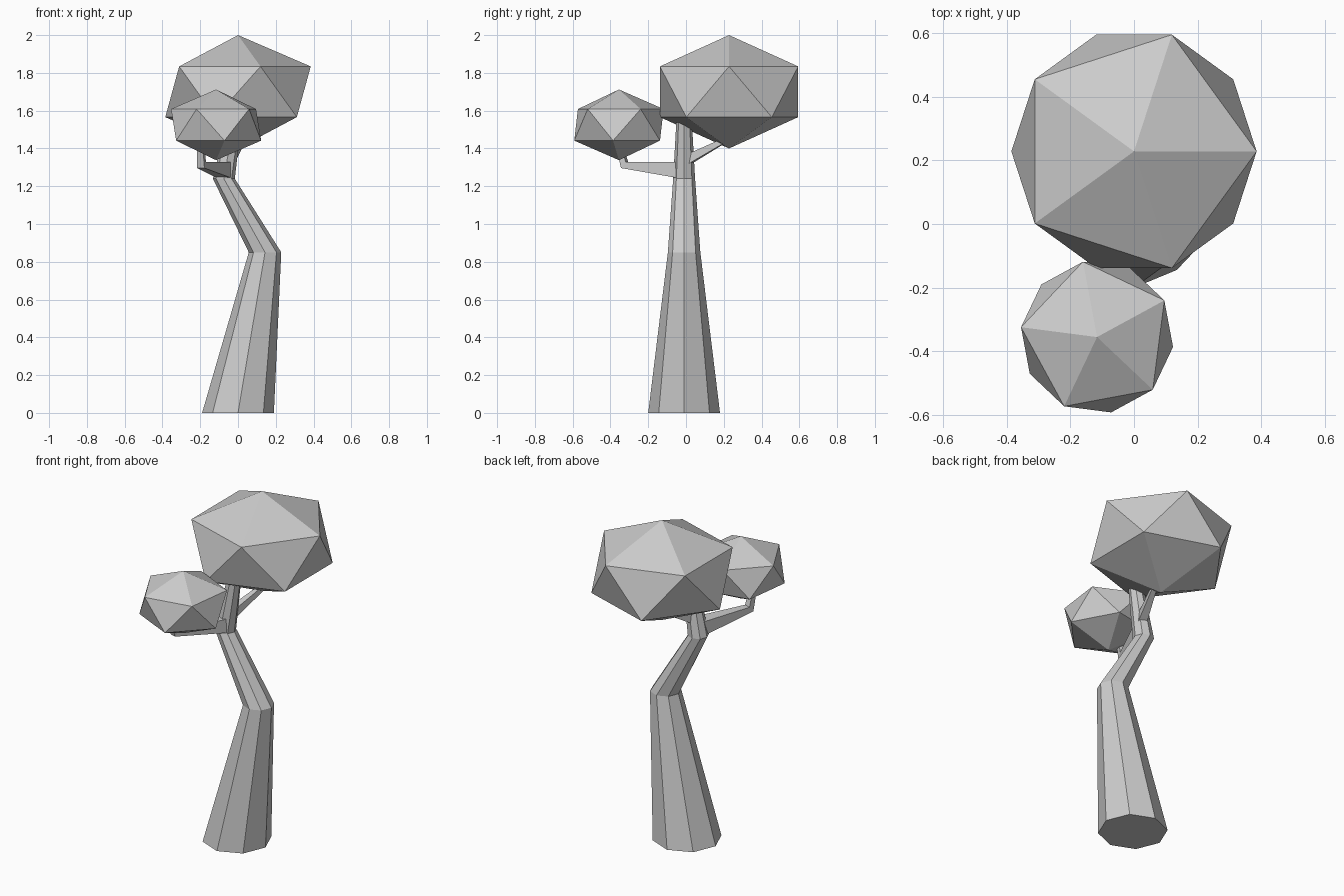
import bpy, bmesh
from math import pi, sin, cos, radians
from mathutils import Vector

if "Cube" in bpy.data.objects:
    bpy.data.objects.remove(bpy.data.objects["Cube"])


def loft(name, path, sides, phase=0.0, flat=False):
    """Tapered tube through (x, y, z, radius) points; flat keeps rings horizontal."""
    pts = [Vector(p[:3]) for p in path]
    bm = bmesh.new()
    rings = []
    for i, p in enumerate(pts):
        before = (p - pts[i - 1]).normalized() if i else Vector()
        after = (pts[i + 1] - p).normalized() if i < len(pts) - 1 else Vector()
        t = Vector((0, 0, 1)) if flat else (before + after).normalized()
        u = Vector((1, 0, 0)) if flat else t.cross(Vector((0, 0, 1))).normalized()
        v = t.cross(u)
        r = path[i][3]
        angles = [phase + 2 * pi * k / sides for k in range(sides)]
        rings.append([bm.verts.new(p + r * (cos(a) * u + sin(a) * v)) for a in angles])
    for a, b in zip(rings, rings[1:]):
        for k in range(sides):
            n = (k + 1) % sides
            bm.faces.new((a[k], a[n], b[n], b[k]))
    bm.faces.new(rings[0][::-1])
    bm.faces.new(rings[-1])
    bmesh.ops.recalc_face_normals(bm, faces=bm.faces)
    mesh = bpy.data.meshes.new(name)
    bm.to_mesh(mesh)
    bm.free()
    ob = bpy.data.objects.new(name, mesh)
    bpy.context.collection.objects.link(ob)
    return ob


def crown(name, centre, radius, half_height, turn):
    """Flattened icosahedron of leaves."""
    bpy.ops.mesh.primitive_ico_sphere_add(subdivisions=1, radius=1, location=centre,
                                          rotation=(0, 0, radians(turn)))
    ob = bpy.context.object
    ob.name = name
    ob.scale = (radius, radius, half_height)
    return ob


# Bent eight-sided trunk
loft("trunk", [(0, -0.01, 0, 0.19), (0.143, -0.01, 0.85, 0.086),
               (-0.075, -0.01, 1.24, 0.058), (-0.012, -0.01, 1.6, 0.038)], 8, flat=True)

# Side branches with square section
loft("front_branch", [(-0.07, -0.02, 1.285, 0.06), (-0.193, -0.325, 1.312, 0.029),
                      (-0.2, -0.365, 1.46, 0.02)], 4, pi / 4)
loft("back_branch", [(-0.05, 0.0, 1.335, 0.036), (0.015, 0.18, 1.43, 0.02),
                     (0.04, 0.26, 1.48, 0.018)], 4, pi / 4)

# Leaf crowns
crown("large_crown", (0, 0.228, 1.7), 0.4305, 0.3, 0)
crown("small_crown", (-0.116, -0.355, 1.525), 0.269, 0.187, 28.6)
